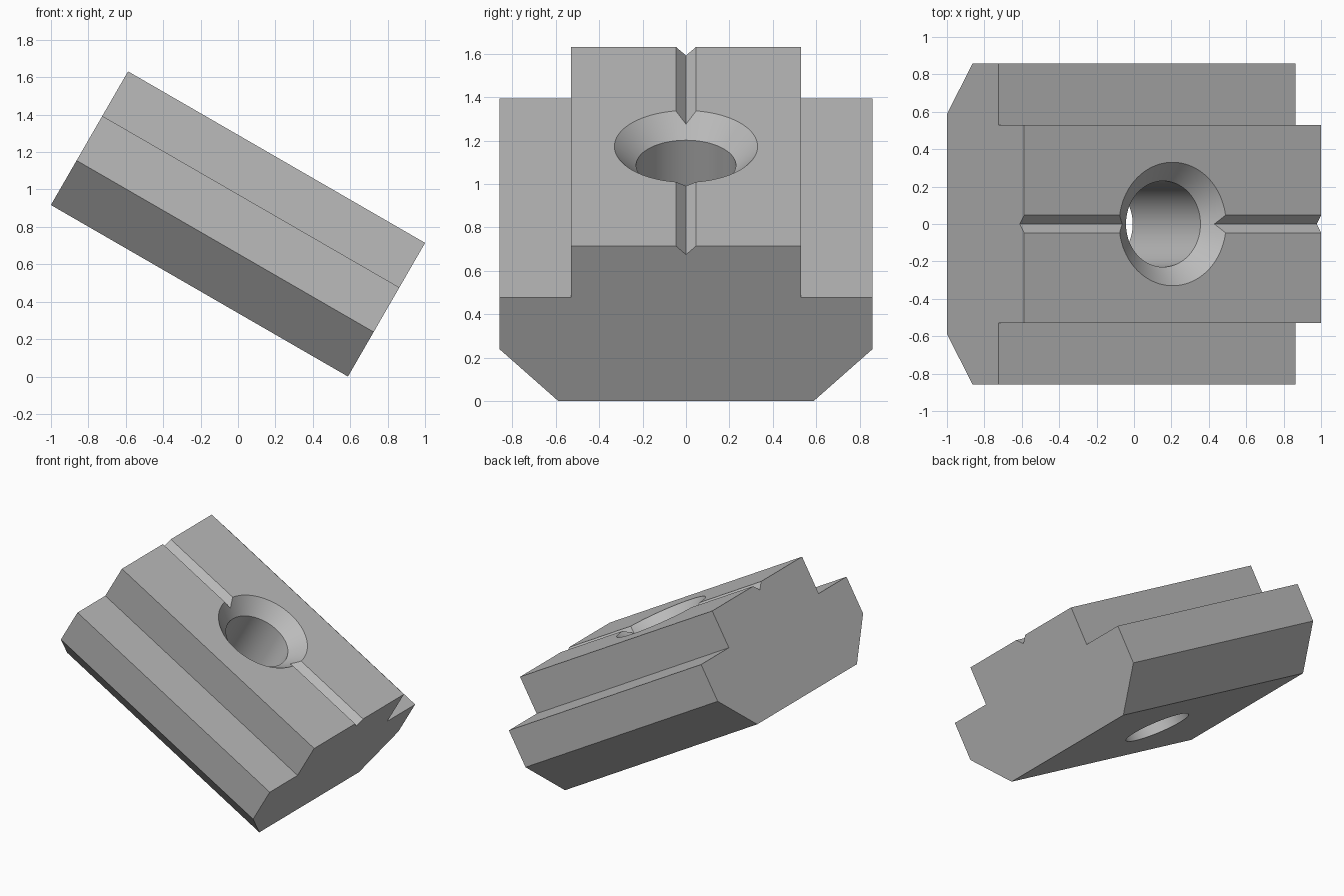
import bpy
import bmesh
import math

cube = bpy.data.objects.get("Cube")
if cube:
    bpy.data.objects.remove(cube, do_unlink=True)

LENGTH, HEIGHT = 1.834, 0.825
TILT = math.radians(30)
STEP = HEIGHT / 3
HOLE_R, SINK_R = 0.23, 0.33
CENTRE_Z = (LENGTH * math.sin(TILT) + HEIGHT * math.cos(TILT)) / 2

steel = bpy.data.materials.new("plain grey")
steel.use_nodes = True
grey = (0.5, 0.5, 0.5, 1)
steel.diffuse_color = grey
steel.node_tree.nodes["Principled BSDF"].inputs["Base Color"].default_value = grey


def make_object(name, bm):
    bmesh.ops.recalc_face_normals(bm, faces=bm.faces)
    mesh = bpy.data.meshes.new(name)
    bm.to_mesh(mesh)
    bm.free()
    mesh.materials.append(steel)
    obj = bpy.data.objects.new(name, mesh)
    bpy.context.collection.objects.link(obj)
    obj.rotation_euler.y = TILT
    obj.location.z = CENTRE_Z
    return obj


# Nut body: mirrored T profile with a V groove on top, extruded along its length
half = [(0.588, 0), (0.858, STEP), (0.858, 2 * STEP), (0.53, 2 * STEP),
        (0.53, HEIGHT), (0.047, HEIGHT)]
profile = half + [(0, HEIGHT - 0.046)] + [(-y, z) for y, z in reversed(half)]
bm = bmesh.new()
end = bm.faces.new([bm.verts.new((-LENGTH / 2, y, z - HEIGHT / 2)) for y, z in profile])
side = bmesh.ops.extrude_face_region(bm, geom=[end], use_keep_orig=True)
bmesh.ops.translate(bm, vec=(LENGTH, 0, 0),
                    verts=[v for v in side["geom"] if isinstance(v, bmesh.types.BMVert)])
body = make_object("slot_nut_body", bm)

# Countersunk hole cutter: a profile spun around the body's normal
top = HEIGHT / 2
sink = SINK_R - HOLE_R
outline = [(0, top + sink), (SINK_R + sink, top + sink), (HOLE_R, top - sink),
           (HOLE_R, -top - sink), (0, -top - sink)]
bm = bmesh.new()
points = [bm.verts.new((r, 0, z)) for r, z in outline]
edges = [bm.edges.new(pair) for pair in zip(points, points[1:])]
bmesh.ops.spin(bm, geom=points + edges, axis=(0, 0, 1), cent=(0, 0, 0),
               angle=math.tau, steps=96, use_duplicate=False)
bmesh.ops.remove_doubles(bm, verts=bm.verts, dist=0.0001)
cutter = make_object("hole_cutter", bm)
cutter.hide_render = True
cutter.display_type = 'WIRE'

cut = body.modifiers.new("countersunk_hole", 'BOOLEAN')
cut.operation = 'DIFFERENCE'
cut.solver = 'EXACT'
cut.object = cutter

# Bake the cut, then smooth only the round hole
bpy.context.view_layer.update()
bpy.ops.object.select_all(action='DESELECT')
body.select_set(True)
bpy.context.view_layer.objects.active = body
bpy.ops.object.modifier_apply(modifier=cut.name)
bpy.data.objects.remove(cutter, do_unlink=True)
bpy.ops.object.shade_smooth_by_angle(angle=math.radians(30))
